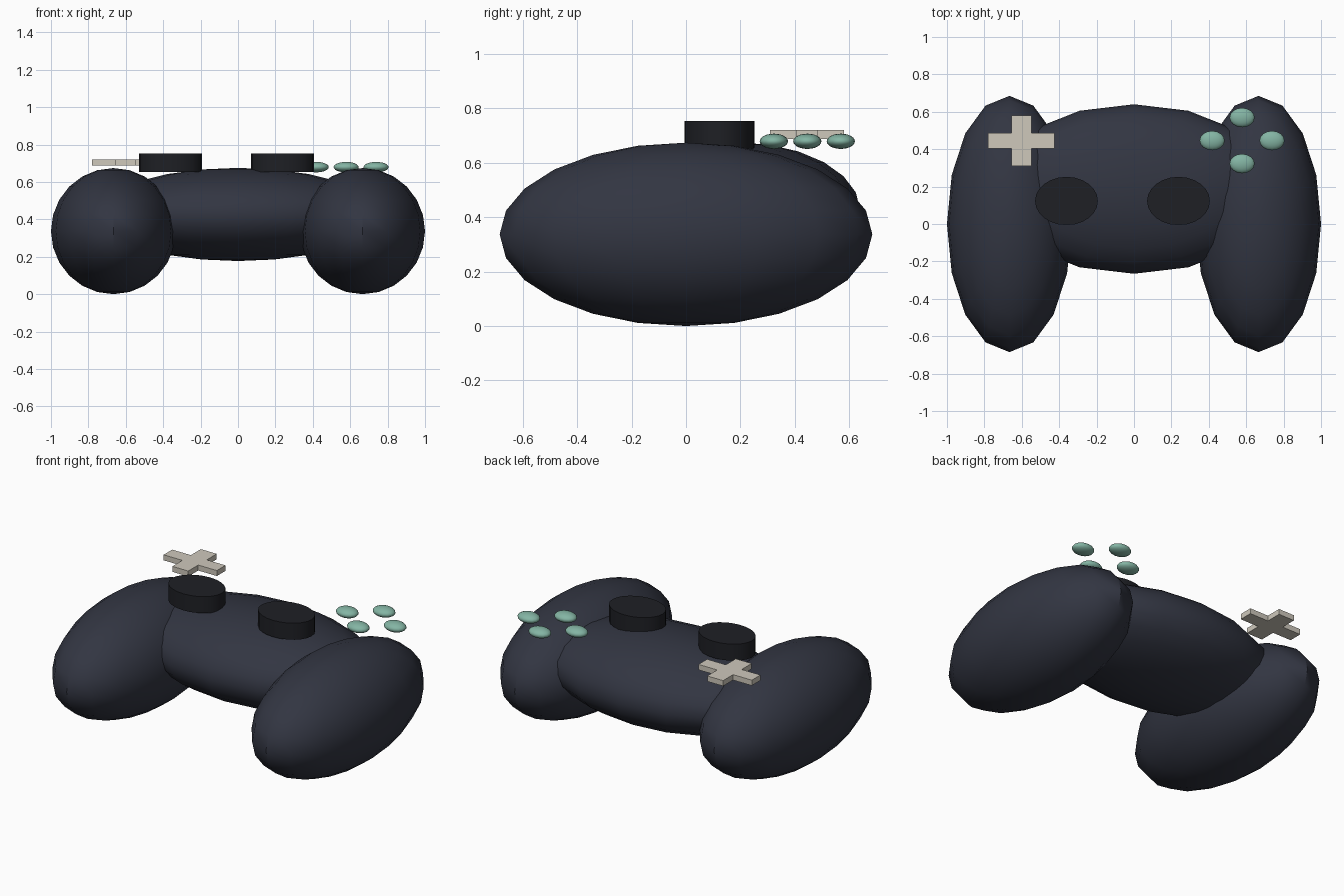
import bpy
import bmesh
from math import radians
from mathutils import Matrix

if "Cube" in bpy.data.objects:
    bpy.data.objects.remove(bpy.data.objects["Cube"])


def material(name, rgb):
    mat = bpy.data.materials.new(name)
    mat.diffuse_color = (*rgb, 1)
    mat.use_nodes = True
    mat.node_tree.nodes["Principled BSDF"].inputs["Base Color"].default_value = mat.diffuse_color
    return mat


SHELL = material("dark_shell", (0.032, 0.036, 0.054))
RUBBER = material("black_rubber", (0.013, 0.014, 0.018))
CREAM = material("cream", (0.62, 0.58, 0.50))
GREEN = material("green", (0.23, 0.46, 0.37))


def finish(name, bm, mat, smooth=True):
    mesh = bpy.data.meshes.new(name)
    bm.to_mesh(mesh)
    bm.free()
    mesh.materials.append(mat)
    obj = bpy.data.objects.new(name, mesh)
    bpy.context.collection.objects.link(obj)
    if smooth:
        bpy.ops.object.select_all(action='DESELECT')
        obj.select_set(True)
        bpy.context.view_layer.objects.active = obj
        bpy.ops.object.shade_smooth_by_angle(angle=radians(40))
    return obj


def ellipsoid(name, centre, radii, mat, segments=16, rings=12):
    bm = bmesh.new()
    bmesh.ops.create_uvsphere(
        bm, u_segments=segments, v_segments=rings, radius=1,
        matrix=Matrix.Translation(centre) @ Matrix.Diagonal((*radii, 1)))
    return finish(name, bm, mat)


# Central body and the two hand grips
ellipsoid("body", (0, 0.187, 0.426), (0.76, 0.453, 0.249), SHELL)
for side, s in (("left", -1), ("right", 1)):
    ellipsoid(side + "_grip", (s * 0.666, 0, 0.337), (0.334, 0.685, 0.337), SHELL)

# Thumb sticks: short oval cylinders
for side, x in (("left", -0.361), ("right", 0.238)):
    bm = bmesh.new()
    bmesh.ops.create_cone(
        bm, cap_ends=True, segments=24, radius1=1, radius2=1, depth=0.1,
        matrix=Matrix.Translation((x, 0.123, 0.703)) @ Matrix.Diagonal((0.168, 0.129, 1, 1)))
    finish(side + "_thumb_stick", bm, RUBBER)

# Direction pad: a cross outline extruded upwards
ax, ay, wx, wy = 0.178, 0.136, 0.053, 0.041
outline = [(ax, -wy), (ax, wy), (wx, wy), (wx, ay), (-wx, ay), (-wx, wy),
           (-ax, wy), (-ax, -wy), (-wx, -wy), (-wx, -ay), (wx, -ay), (wx, -wy)]
bm = bmesh.new()
face = bm.faces.new([bm.verts.new((x - 0.602, y + 0.445, 0.687)) for x, y in outline])
top = bmesh.ops.extrude_face_region(bm, geom=[face])["geom"]
bmesh.ops.translate(bm, vec=(0, 0, 0.033),
                    verts=[v for v in top if isinstance(v, bmesh.types.BMVert)])
bmesh.ops.recalc_face_normals(bm, faces=bm.faces)
finish("direction_pad", bm, CREAM, smooth=False)

# Four action buttons in a diamond
for name, dx, dy in (("west", -0.16, 0), ("east", 0.16, 0),
                     ("north", 0, 0.123), ("south", 0, -0.123)):
    ellipsoid(name + "_button", (0.578 + dx, 0.446 + dy, 0.679),
              (0.067, 0.052, 0.028), GREEN)
